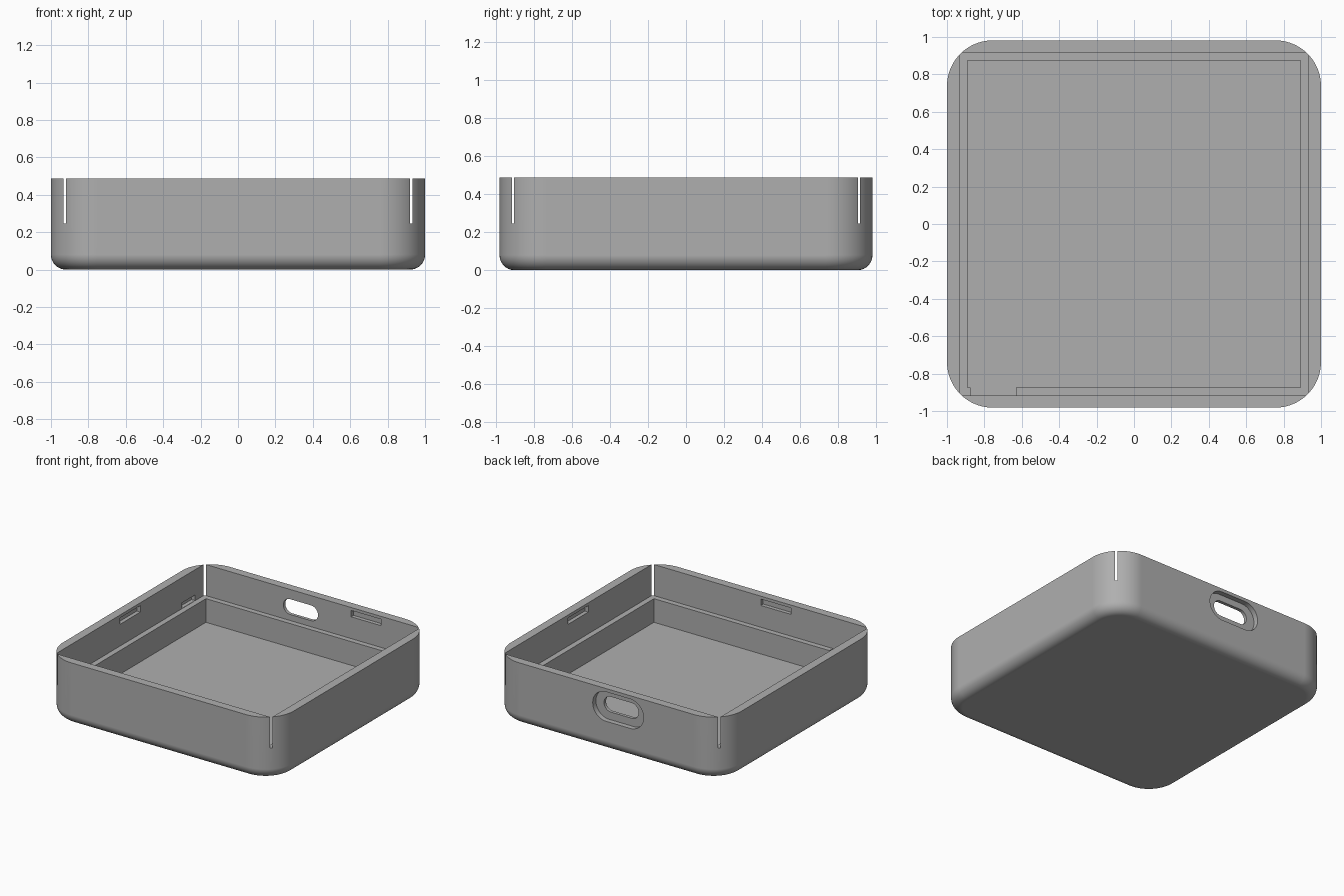
import bpy, bmesh, math
from mathutils import Vector

old = bpy.data.objects.get("Cube")
if old:
    bpy.data.objects.remove(old, do_unlink=True)

HX, HY, TOP = 1.0, 0.982, 0.488      # outer half sizes and height
WX, WY = 0.933, 0.917                # upper cavity half sizes
LX, LY = 0.89, 0.875                 # lower cavity half sizes
LEDGE, FLOOR = 0.245, 0.06

grey = bpy.data.materials.new("plain grey")
grey.use_nodes = True
colour = (0.43, 0.43, 0.43, 1)
grey.diffuse_color = colour
grey.node_tree.nodes["Principled BSDF"].inputs["Base Color"].default_value = colour


def box_mesh(lo, hi):
    bm = bmesh.new()
    bmesh.ops.create_cube(bm, size=1)
    lo, hi = Vector(lo), Vector(hi)
    for v in bm.verts:
        v.co = (lo + hi) / 2 + v.co * (hi - lo)
    return bm


def make(name, bm):
    mesh = bpy.data.meshes.new(name)
    bm.to_mesh(mesh)
    bm.free()
    mesh.materials.append(grey)
    ob = bpy.data.objects.new(name, mesh)
    bpy.context.collection.objects.link(ob)
    return ob


def bevel(bm, edges, radius, segments):
    bmesh.ops.bevel(bm, geom=edges, offset=radius, offset_type='OFFSET',
                    segments=segments, profile=0.5, affect='EDGES')


def cut(target, name, bm):
    cutter = make(name, bm)
    cutter.hide_render = True
    mod = target.modifiers.new(name, 'BOOLEAN')
    mod.operation, mod.solver, mod.object = 'DIFFERENCE', 'EXACT', cutter
    bpy.context.view_layer.objects.active = target
    bpy.ops.object.modifier_apply(modifier=name)
    bpy.data.objects.remove(cutter, do_unlink=True)


def pill(x, z, width, height, y0, y1):
    # rounded slot running along x, cut through in y
    bm = box_mesh((x - width / 2, y0, z - height / 2), (x + width / 2, y1, z + height / 2))
    along_y = [e for e in bm.edges if abs(e.verts[0].co.y - e.verts[1].co.y) > 0.001]
    bevel(bm, along_y, height * 0.499, 12)
    return bm


# Outer tray body: round upright corners, then round the bottom rim
bm = box_mesh((-HX, -HY, 0), (HX, HY, TOP))
upright = [e for e in bm.edges if abs(e.verts[0].co.z - e.verts[1].co.z) > 0.1]
bevel(bm, upright, 0.245, 20)
base = [e for e in bm.edges if all(v.co.z < 0.001 for v in e.verts)]
bevel(bm, base, 0.08, 10)
tray = make("tray", bm)

# Stepped cavity; its square upper corners break through as thin slits
cut(tray, "upper_cavity", box_mesh((-WX, -WY, LEDGE), (WX, WY, 1)))
cut(tray, "lower_cavity", box_mesh((-LX, -LY, FLOOR), (LX, LY, 0.4)))

# Notch in the front ledge
cut(tray, "ledge_notch", box_mesh((-0.875, -WY, FLOOR + 0.005), (-0.63, -0.8, 0.4)))

# Snap slots inside the walls
D, Z0, Z1 = 0.03, 0.415, 0.465
for side in (-1, 1):
    xs = sorted((side * (WX - 0.05), side * (WX + D)))
    cut(tray, "side_slot", box_mesh((xs[0], -0.125, Z0), (xs[1], 0.125, Z1)))
    ys = sorted((side * (WY - 0.05), side * (WY + D)))
    x = 0.467 if side > 0 else -0.135
    cut(tray, "end_slot", box_mesh((x - 0.13, ys[0], Z0), (x + 0.13, ys[1], Z1)))
cut(tray, "ledge_slot", box_mesh((-WX - D, 0.64, LEDGE + 0.002), (-WX + 0.02, 0.8, 0.29)))

# Connector port in the back wall: wide recess and a smaller through hole
cut(tray, "port_recess", pill(-0.1, 0.347, 0.44, 0.23, HY - 0.04, HY + 0.1))
cut(tray, "port_hole", pill(-0.1, 0.352, 0.30, 0.12, WY - 0.1, HY + 0.1))

# Smooth shading with crisp edges
bpy.ops.object.select_all(action='DESELECT')
tray.select_set(True)
bpy.context.view_layer.objects.active = tray
bpy.ops.object.shade_smooth_by_angle(angle=math.radians(30))
weighted = tray.modifiers.new("weighted_normals", 'WEIGHTED_NORMAL')
weighted.keep_sharp = True
